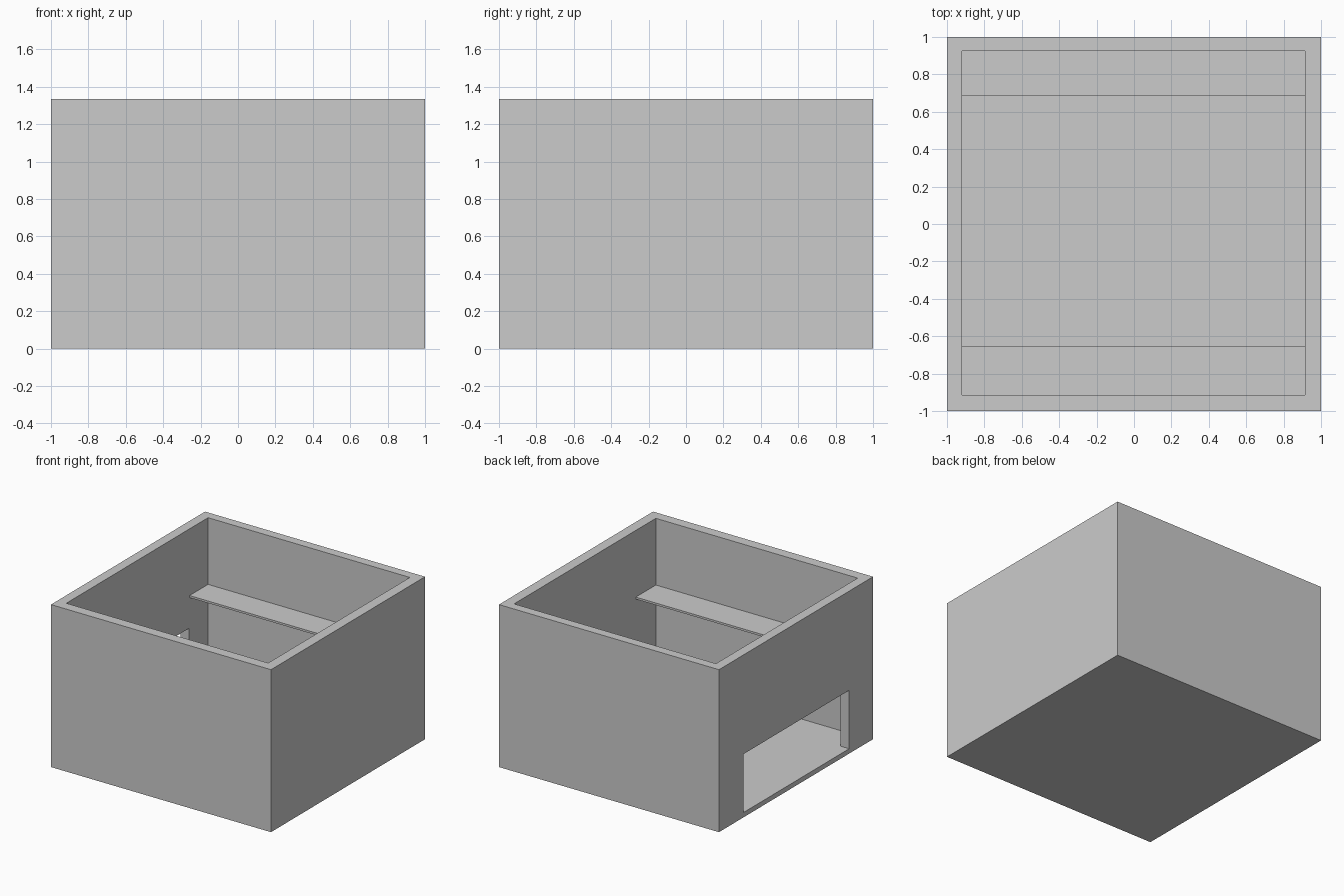
import bpy
import bmesh
from mathutils import Vector

old = bpy.data.objects.get("Cube")
if old:
    bpy.data.objects.remove(old, do_unlink=True)

HEIGHT = 1.335
FLOOR = 0.04
INNER_MIN, INNER_MAX = Vector((-0.92, -0.915)), Vector((0.915, 0.925))

grey = bpy.data.materials.new("plain_grey")
grey.use_nodes = True
colour = (0.6, 0.6, 0.6, 1)
grey.diffuse_color = colour
grey.node_tree.nodes["Principled BSDF"].inputs["Base Color"].default_value = colour


def box(name, low, high):
    """Flat-shaded box between two opposite corners."""
    low, high = Vector(low), Vector(high)
    bm = bmesh.new()
    bmesh.ops.create_cube(bm, size=1)
    for v in bm.verts:
        v.co = (low + high) / 2 + v.co * (high - low)
    mesh = bpy.data.meshes.new(name)
    bm.to_mesh(mesh)
    bm.free()
    mesh.materials.append(grey)
    obj = bpy.data.objects.new(name, mesh)
    bpy.context.collection.objects.link(obj)
    return obj


def cut(target, cutter):
    mod = target.modifiers.new(cutter.name, 'BOOLEAN')
    mod.operation = 'DIFFERENCE'
    mod.solver = 'EXACT'
    mod.object = cutter
    bpy.context.view_layer.objects.active = target
    bpy.ops.object.modifier_apply(modifier=mod.name)
    bpy.data.objects.remove(cutter, do_unlink=True)


# Open-topped shell: hollow interior and a wide doorway in one side wall
shell = box("box_shell", (-1, -1, 0), (1, 1, HEIGHT))
cut(shell, box("interior_cutter", (*INNER_MIN, FLOOR), (*INNER_MAX, HEIGHT + 0.2)))
cut(shell, box("doorway_cutter", (-1.2, -0.69, FLOOR), (-0.8, 0.68, 0.52)))

# Thin shelves along the front and back walls
for name, y0, y1 in (("front_shelf", INNER_MIN.y, -0.655),
                     ("back_shelf", 0.685, INNER_MAX.y)):
    box(name, (INNER_MIN.x, y0, 0.77), (INNER_MAX.x, y1, 0.787))
